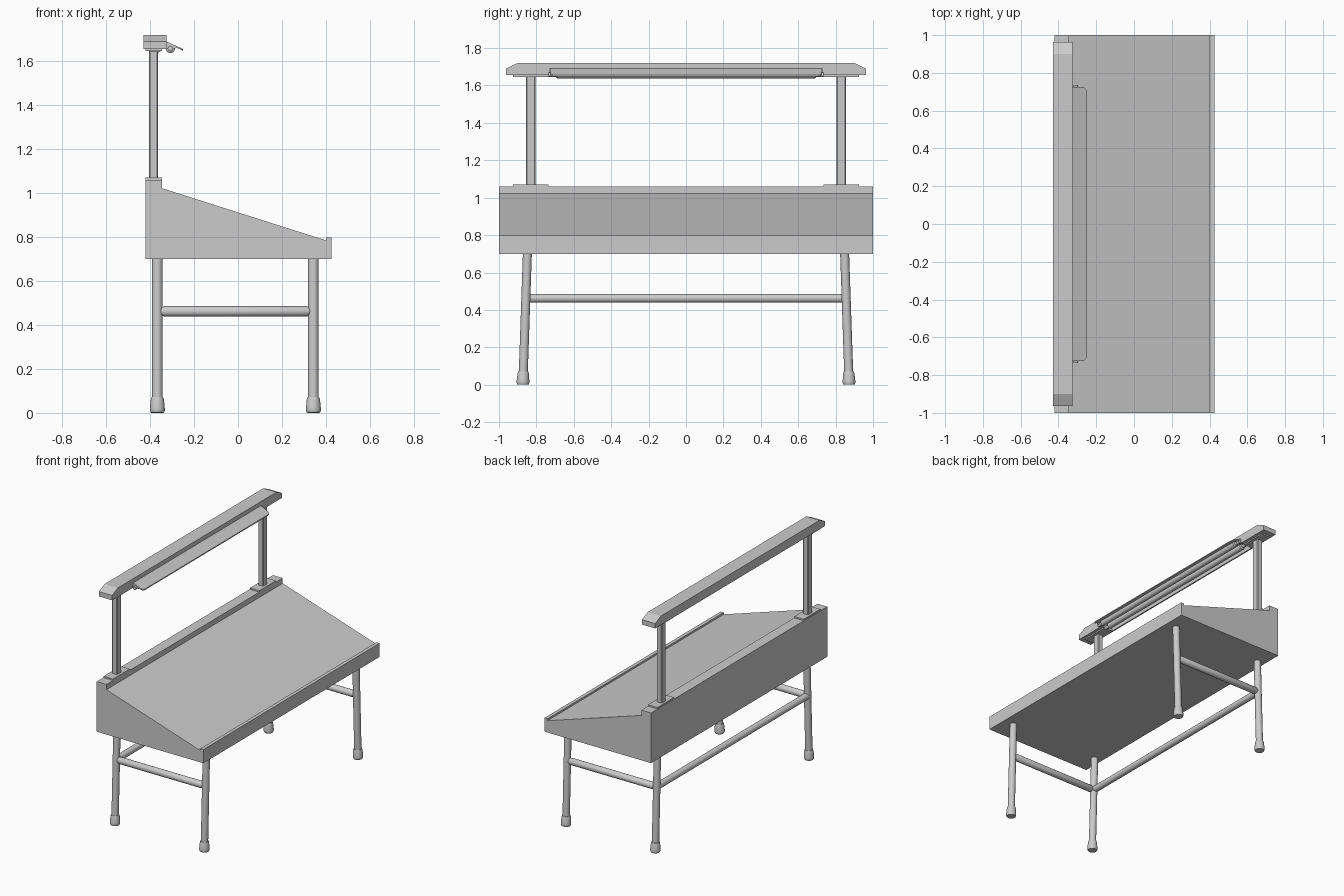
import bpy, bmesh, math
from mathutils import Vector

if "Cube" in bpy.data.objects:
    bpy.data.objects.remove(bpy.data.objects["Cube"])


def finish(bm, name, smooth=False):
    bmesh.ops.recalc_face_normals(bm, faces=bm.faces)
    me = bpy.data.meshes.new(name)
    bm.to_mesh(me)
    bm.free()
    ob = bpy.data.objects.new(name, me)
    bpy.context.collection.objects.link(ob)
    if smooth:
        bpy.ops.object.select_all(action='DESELECT')
        ob.select_set(True)
        bpy.context.view_layer.objects.active = ob
        bpy.ops.object.shade_smooth_by_angle(angle=math.radians(35))
    return ob


def prism(name, points, move):
    """Extrude a flat outline of 3D points along a vector."""
    bm = bmesh.new()
    face = bm.faces.new([bm.verts.new(p) for p in points])
    ext = bmesh.ops.extrude_face_region(bm, geom=[face])
    verts = [v for v in ext['geom'] if isinstance(v, bmesh.types.BMVert)]
    bmesh.ops.translate(bm, verts=verts, vec=move)
    return finish(bm, name)


def box(name, x, y, z, bevel=0.0):
    ob = prism(name, [(x[0], y[0], z[0]), (x[1], y[0], z[0]),
                      (x[1], y[1], z[0]), (x[0], y[1], z[0])], (0, 0, z[1] - z[0]))
    if bevel:
        m = ob.modifiers.new("edge", 'BEVEL')
        m.width = bevel
        m.segments = 1
    return ob


def turned(name, a, b, rings, segs=20):
    """Round bar from a to b; rings are (distance along axis, radius)."""
    a, b = Vector(a), Vector(b)
    axis = (b - a).normalized()
    q = Vector((0, 0, 1)).rotation_difference(axis)
    bm = bmesh.new()
    loops = []
    for d, r in rings:
        loops.append([bm.verts.new(a + q @ Vector((
            r * math.cos(2 * math.pi * i / segs), r * math.sin(2 * math.pi * i / segs), d)))
            for i in range(segs)])
    for lo, hi in zip(loops, loops[1:]):
        for i in range(segs):
            j = (i + 1) % segs
            bm.faces.new((lo[i], lo[j], hi[j], hi[i]))
    bm.faces.new(loops[0])
    bm.faces.new(loops[-1])
    return finish(bm, name, True)


def bar(name, a, b, r):
    return turned(name, a, b, [(0, r), ((Vector(b) - Vector(a)).length, r)])


# Sloped desk body with back ledge and front pencil lip
body = [(-.422, .70), (.425, .70), (.425, .798), (.40, .798), (.40, .785),
        (-.345, 1.022), (-.345, 1.06), (-.422, 1.06)]
prism("desk_body", [(x, -1, z) for x, z in body], (0, 2, 0))

BACK, FRONT = -.367, .343
for s, side in ((-1, "left"), (1, "right")):
    # Splayed legs with rubber feet
    for x, end in ((BACK, "back"), (FRONT, "front")):
        a, b = Vector((x, s * .872, .004)), Vector((x, s * .848, .705))
        bar(f"{side}_{end}_leg", a, b, .024)
        turned(f"{side}_{end}_foot", a, b,
               [(-.003, .030), (.006, .034), (.015, .034), (.058, .030), (.067, .027)])
    # Side stretcher, narrowed at both ends
    L = FRONT - BACK - .03
    turned(f"{side}_stretcher", (BACK + .015, s * .857, .462), (FRONT - .015, s * .857, .462),
           [(0, .016), (.016, .024), (L - .016, .024), (L, .016)])
    # Lamp post with base and top plates
    y = s * .83
    box(f"{side}_lamp_post", (-.405, -.363), (y - .025, y + .025), (1.06, 1.65), .005)
    box(f"{side}_base_plate", (-.42, -.345), (y - .095, y + .095), (1.055, 1.07))
    box(f"{side}_top_plate", (-.42, -.345), (y - .095, y + .095), (1.646, 1.66))

# Long back stretcher
bar("back_stretcher", (BACK, -.853, .462), (BACK, .853, .462), .023)

# Lamp canopy: chamfered ends, open below along the middle
half = [(.73, 1.69), (.73, 1.655), (.963, 1.655), (.963, 1.69), (.90, 1.72)]
outline = half + [(-y, z) for y, z in reversed(half)]
prism("lamp_canopy", [(-.43, y, z) for y, z in outline], (.105, 0, 0))
box("canopy_back_wall", (-.43, -.42), (-.74, .74), (1.655, 1.70))

# Sloped reflector flap with rounded outer corners
r = .025
arc = [(-.25 - r + r * math.cos(t), .725 - r + r * math.sin(t))
       for t in [math.pi / 8 * k for k in range(5)]]
edge = [(-.335, -.725)] + [(x, -y) for x, y in reversed(arc)] + arc + [(-.335, .725)]
drop = lambda x: 1.692 - (x + .33) * .45
prism("reflector_flap", [(x, y, drop(x)) for x, y in edge], (0, 0, -.008))
for s, side in ((-1, "left"), (1, "right")):
    prism(f"{side}_reflector_cheek",
          [(-.335, s * .722, 1.69), (-.275, s * .722, 1.665), (-.29, s * .722, 1.656),
           (-.335, s * .722, 1.656)], (0, -s * .008, 0))

# Two lamp tubes with narrow end caps
for i, (x, z) in enumerate(((-.308, 1.658), (-.368, 1.660))):
    turned(f"lamp_tube_{i + 1}", (x, -.735, z), (x, .735, z),
           [(0, .012), (.04, .012), (.045, .021), (1.425, .021), (1.43, .012), (1.47, .012)])
